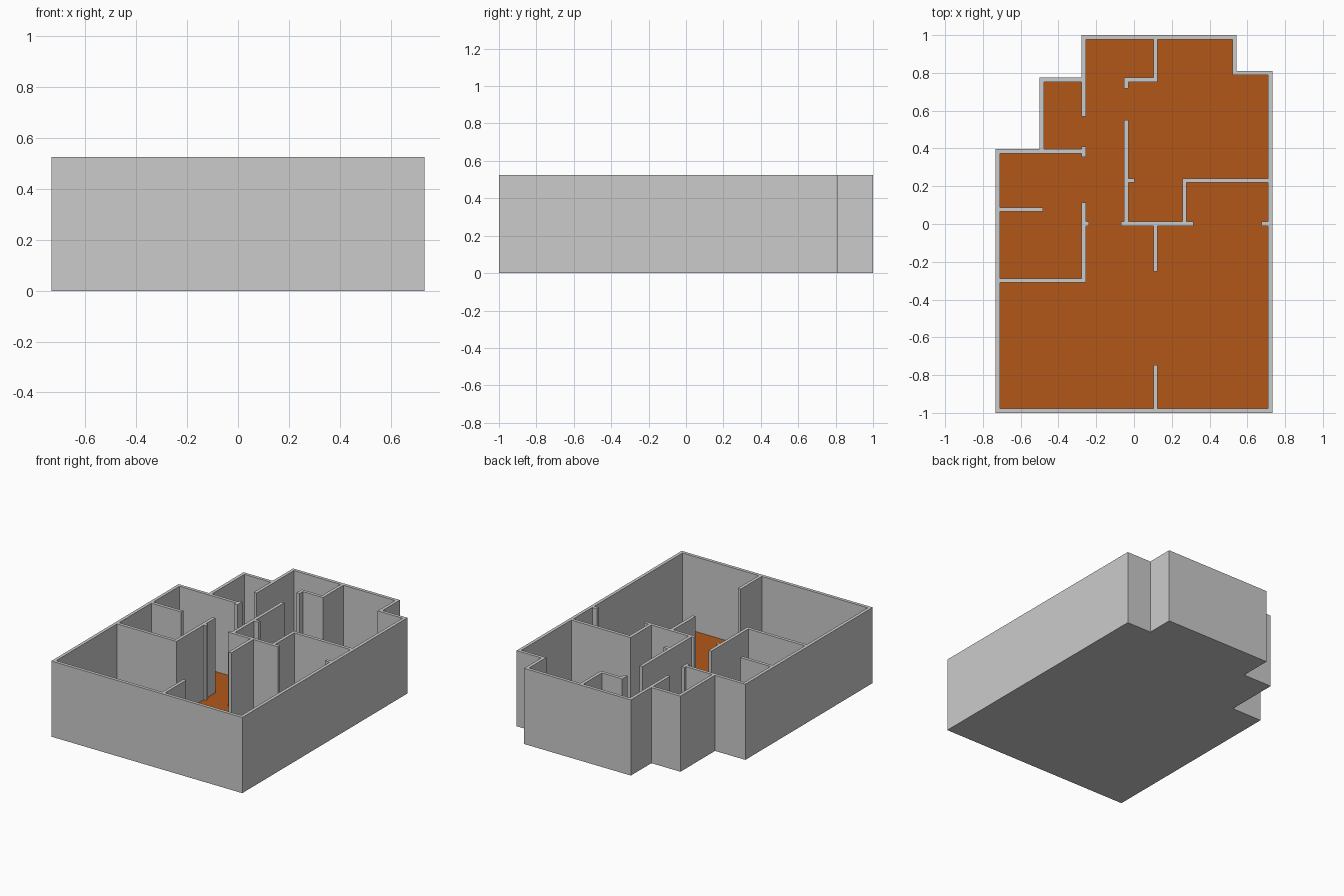
import bpy, bmesh, math

if "Cube" in bpy.data.objects:
    bpy.data.objects.remove(bpy.data.objects["Cube"])

T = 0.0225       # wall thickness
H = 0.525        # wall height
BASE = 0.004     # base plate thickness
FLOOR = 0.007    # top of the coloured floor


def inside(x, y, rects):
    return any(a < x < c and b < y < d for a, b, c, d in rects)


def plan_solid(name, rects, z0, z1, cuts=()):
    """Closed solid over the union of plan rectangles, minus the cut rectangles."""
    allr = list(rects) + list(cuts)
    xs = sorted({round(v, 4) for r in allr for v in (r[0], r[2])})
    ys = sorted({round(v, 4) for r in allr for v in (r[1], r[3])})
    cells = set()
    for i in range(len(xs) - 1):
        for j in range(len(ys) - 1):
            cx, cy = (xs[i] + xs[i + 1]) / 2, (ys[j] + ys[j + 1]) / 2
            if inside(cx, cy, rects) and not inside(cx, cy, cuts):
                cells.add((i, j))
    bm = bmesh.new()
    verts = {}

    def vert(i, j, k):
        if (i, j, k) not in verts:
            verts[i, j, k] = bm.verts.new((xs[i], ys[j], z1 if k else z0))
        return verts[i, j, k]

    for i, j in cells:
        ring = [(i, j), (i + 1, j), (i + 1, j + 1), (i, j + 1)]
        bm.faces.new([vert(a, b, 1) for a, b in ring])
        bm.faces.new([vert(a, b, 0) for a, b in reversed(ring)])
        near = [(i, j - 1), (i + 1, j), (i, j + 1), (i - 1, j)]
        for n in range(4):
            if near[n] not in cells:
                p, q = ring[n], ring[(n + 1) % 4]
                bm.faces.new([vert(*p, 0), vert(*q, 0), vert(*q, 1), vert(*p, 1)])
    bmesh.ops.dissolve_limit(bm, angle_limit=math.radians(1),
                             verts=bm.verts[:], edges=bm.edges[:])
    mesh = bpy.data.meshes.new(name)
    bm.to_mesh(mesh)
    bm.free()
    obj = bpy.data.objects.new(name, mesh)
    bpy.context.collection.objects.link(obj)
    return obj


def across(y, x0, x1):
    return (x0, y - T / 2, x1, y + T / 2)


def along(x, y0, y1):
    return (x - T / 2, y0, x + T / 2, y1)


# Stepped house outline: nested blocks sharing the front edge
outline = [(-0.733, -1, 0.733, 0.396), (-0.5, -1, 0.733, 0.775),
           (-0.277, -1, 0.733, 0.811), (-0.277, -1, 0.543, 1)]
rooms = [(a + T, b + T, c - T, d - T) for a, b, c, d in outline]

# Base plate, coloured floor and outer shell
plan_solid("base_plate", outline, 0, BASE)
floor = plan_solid("floor", rooms, BASE, FLOOR)
mat = bpy.data.materials.new("floor_orange")
mat.diffuse_color = (0.45, 0.095, 0.009, 1)
mat.use_nodes = True
mat.node_tree.nodes["Principled BSDF"].inputs["Base Color"].default_value = mat.diffuse_color
floor.data.materials.append(mat)
plan_solid("outer_walls", outline, BASE, H, rooms)

# Partitions, with gaps left for the doorways
W, E = -0.733 + T, 0.733 - T      # inner faces of the side walls
L, C, R = -0.2655, -0.041, 0.114  # main partition lines
partitions = [
    # left rooms
    along(L, 0.568, 0.775), along(L, 0.355, 0.41),
    across(0.385, -0.5, L + T / 2), across(0.077, W, -0.482),
    along(L, -0.31, 0.115), across(0.0015, L, -0.238),
    across(-0.299, W, L + T / 2),
    # back rooms
    along(R, 0.753, 1 - T), across(0.764, C - T / 2, R + T / 2),
    along(C, 0.717, 0.764),
    # middle rooms
    along(C, 0, 0.55), across(0.23, C, 0.003),
    across(0.0015, -0.069, 0.315), along(0.2675, 0, 0.241),
    across(0.23, 0.257, E), across(0.0015, 0.676, E),
    # front rooms
    along(R, -0.252, 0), along(R, -1 + T, -0.747),
]
plan_solid("inner_walls", partitions, BASE, H)
